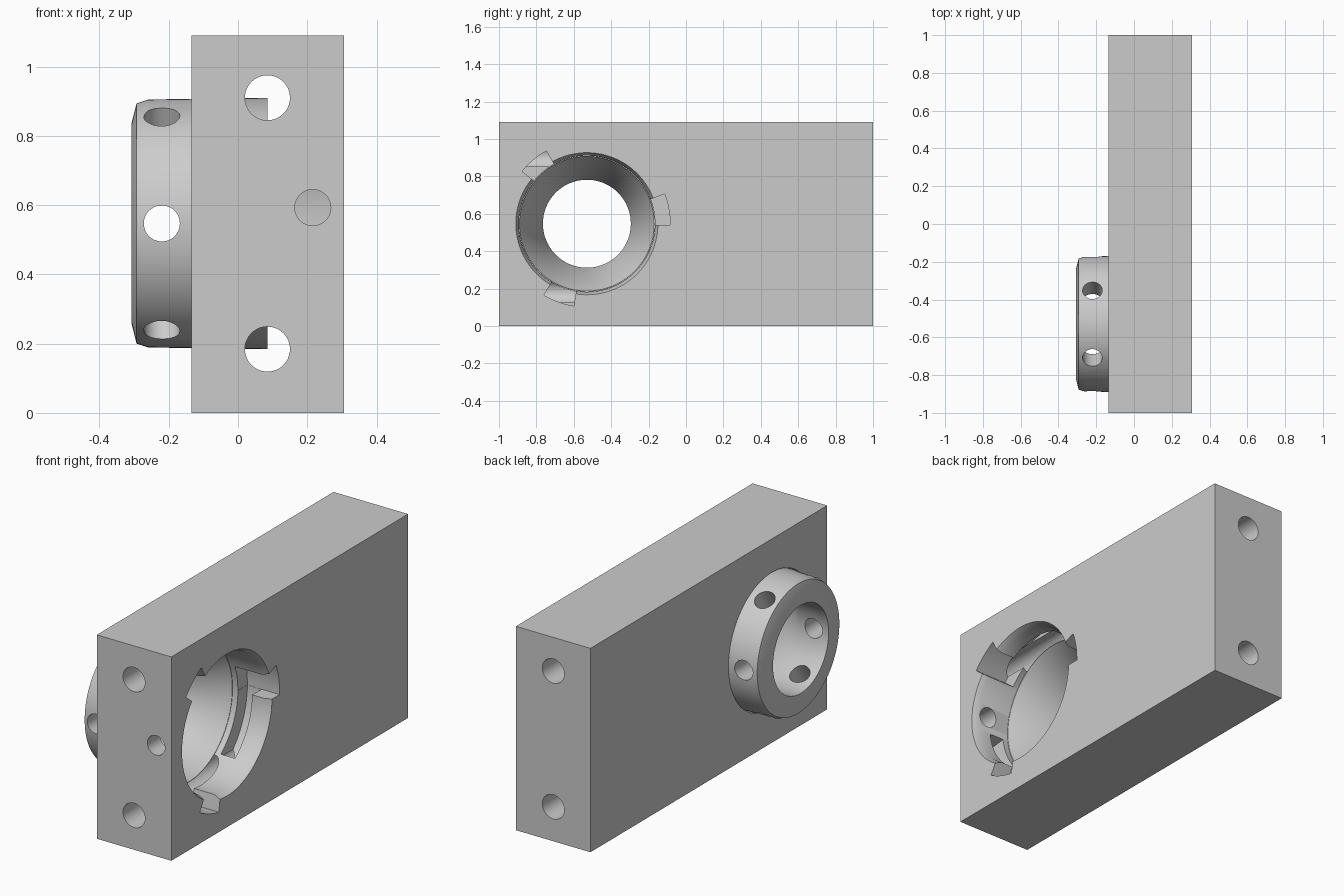
import bpy, bmesh, math
from mathutils import Matrix, Vector

if "Cube" in bpy.data.objects:
    bpy.data.objects.remove(bpy.data.objects["Cube"], do_unlink=True)

# One plain grey for everything
grey = bpy.data.materials.new("plain_grey")
grey.use_nodes = True
GREY = (0.6, 0.6, 0.6, 1)
grey.diffuse_color = GREY
grey.node_tree.nodes["Principled BSDF"].inputs["Base Color"].default_value = GREY

CY, CZ = -0.53, 0.547          # bore axis, running along x
X0, X1, TOP = -0.135, 0.306, 1.09
BORE, SEGS = 0.364, 128


def finish(name, bm):
    bmesh.ops.recalc_face_normals(bm, faces=bm.faces)
    mesh = bpy.data.meshes.new(name)
    bm.to_mesh(mesh)
    bm.free()
    mesh.materials.append(grey)
    obj = bpy.data.objects.new(name, mesh)
    bpy.context.collection.objects.link(obj)
    return obj


def polar(x, r, a):
    return Vector((x, CY + r * math.cos(a), CZ + r * math.sin(a)))


def lathe(name, profile, closed):
    """Turn an (x, radius) profile about the bore axis."""
    bm = bmesh.new()
    rings = [[bm.verts.new(polar(x, r, math.tau * i / SEGS)) for i in range(SEGS)]
             for x, r in profile]
    pairs = list(zip(rings, rings[1:]))
    if closed:
        pairs.append((rings[-1], rings[0]))
    else:
        bm.faces.new(rings[0])
        bm.faces.new(rings[-1])
    for a, b in pairs:
        for i in range(SEGS):
            j = (i + 1) % SEGS
            bm.faces.new((a[i], a[j], b[j], b[i]))
    return finish(name, bm)


def sector(name, x0, x1, r0, r1, start, end):
    """Curved block between two radii and two angles in degrees."""
    bm = bmesh.new()
    steps = max(6, int(abs(end - start) / 3))
    angles = [math.radians(start + (end - start) * i / steps) for i in range(steps + 1)]
    loops = [[bm.verts.new(polar(x, r, a)) for x, r in
              ((x0, r0), (x1, r0), (x1, r1), (x0, r1))] for a in angles]
    for a, b in zip(loops, loops[1:]):
        for i in range(4):
            j = (i + 1) % 4
            bm.faces.new((a[i], a[j], b[j], b[i]))
    bm.faces.new(loops[0])
    bm.faces.new(loops[-1])
    return finish(name, bm)


def rod(name, start, end, radius):
    start, end = Vector(start), Vector(end)
    d = end - start
    bm = bmesh.new()
    turn = d.to_track_quat('Z', 'Y').to_matrix().to_4x4()
    bmesh.ops.create_cone(bm, cap_ends=True, segments=48, radius1=radius, radius2=radius,
                          depth=d.length,
                          matrix=Matrix.Translation((start + end) / 2) @ turn)
    return finish(name, bm)


def cut(obj, cutters):
    bpy.context.view_layer.objects.active = obj
    for c in cutters:
        c.hide_render = True
        mod = obj.modifiers.new("cut", 'BOOLEAN')
        mod.operation, mod.solver, mod.object = 'DIFFERENCE', 'EXACT', c
        bpy.ops.object.modifier_apply(modifier=mod.name)
        bpy.data.objects.remove(c, do_unlink=True)


def smooth(obj):
    bpy.ops.object.select_all(action='DESELECT')
    obj.select_set(True)
    bpy.context.view_layer.objects.active = obj
    bpy.ops.object.shade_smooth_by_angle(angle=math.radians(30))


# Rectangular block
bm = bmesh.new()
bmesh.ops.create_cube(bm, size=1, matrix=Matrix.Translation(((X0 + X1) / 2, 0, TOP / 2))
                      @ Matrix.Diagonal((X1 - X0, 2, TOP, 1)))
block = finish("block", bm)

# Through bore with a chamfered mouth
cutters = [lathe("bore_cutter", [(X0 - 0.1, BORE), (X1 - 0.035, BORE), (X1, 0.38),
                                 (X1 + 0.02, 0.388)], False)]
# Long mounting holes and the short pin hole that ends in the bore
for z in (0.184, 0.91):
    cutters.append(rod("mount_cutter", (0.085, -1.1, z), (0.085, 1.1, z), 0.065))
cutters.append(rod("pin_cutter", (0.216, -1.1, 0.593), (0.216, CY, 0.593), 0.052))
# Three twist-lock entries, each leading into a curved groove
for turn in (0, 120, 240):
    cutters.append(sector("entry_cutter", 0.115, X1 + 0.05, 0.3, 0.445, turn - 1, turn + 21))
    cutters.append(sector("groove_cutter", 0.116, 0.2, 0.3, 0.444, turn - 53, turn + 20))
cut(block, cutters)
smooth(block)

# Collar seated in the bore, straight inside and then flaring to the mouth
collar = lathe("collar", [(-0.308, 0.235), (-0.308, 0.287), (-0.293, 0.347), (-0.26, 0.358),
                          (0.085, 0.363), (0.085, 0.36), (-0.14, 0.235)], True)
# Six radial holes around the collar
cutters = [rod("radial_cutter", polar(-0.22, 0.1, math.radians(a)),
               polar(-0.22, 0.5, math.radians(a)), 0.052) for a in range(0, 360, 60)]
cut(collar, cutters)
smooth(collar)
